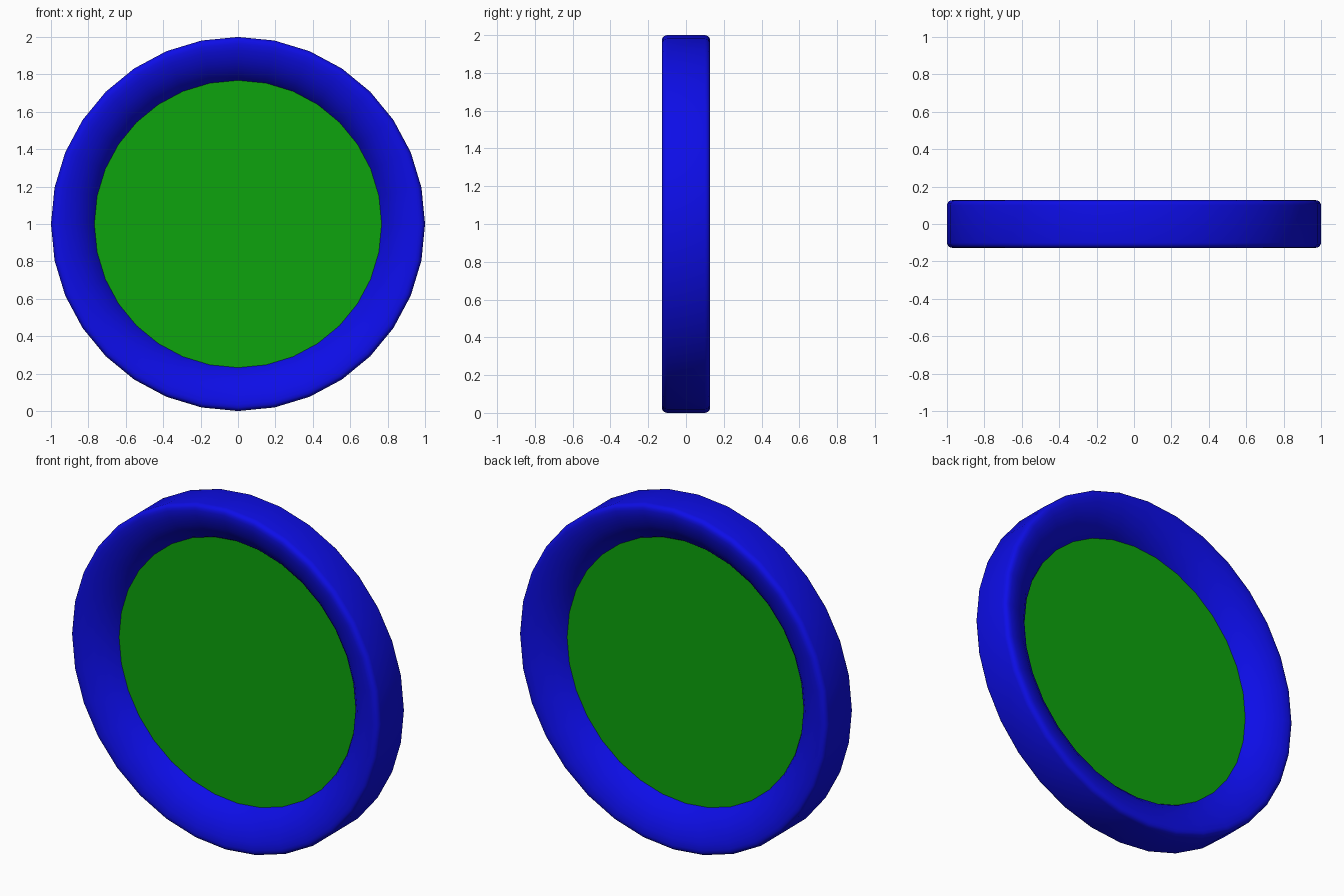
import bpy, bmesh, math

if "Cube" in bpy.data.objects:
    bpy.data.objects.remove(bpy.data.objects["Cube"])

N = 32


def material(name, color):
    m = bpy.data.materials.new(name)
    m.diffuse_color = color
    m.use_nodes = True
    m.node_tree.nodes["Principled BSDF"].inputs["Base Color"].default_value = m.diffuse_color
    return m


def lathe(name, profile, mat, closed):
    """Revolve (radius, y) points about the y axis through z = 1."""
    bm = bmesh.new()
    rings = []
    for r, y in profile:
        rings.append([bm.verts.new((r * math.cos(2 * math.pi * i / N), y,
                                    1 + r * math.sin(2 * math.pi * i / N)))
                      for i in range(N)])
    pairs = list(zip(rings, rings[1:]))
    if closed:
        pairs.append((rings[-1], rings[0]))
    else:
        bm.faces.new(rings[0])
        bm.faces.new(rings[-1])
    for a, b in pairs:
        for i in range(N):
            j = (i + 1) % N
            bm.faces.new((a[i], a[j], b[j], b[i]))
    bmesh.ops.recalc_face_normals(bm, faces=bm.faces)
    me = bpy.data.meshes.new(name)
    bm.to_mesh(me)
    bm.free()
    me.materials.append(mat)
    ob = bpy.data.objects.new(name, me)
    bpy.context.collection.objects.link(ob)
    bpy.ops.object.select_all(action='DESELECT')
    ob.select_set(True)
    bpy.context.view_layer.objects.active = ob
    bpy.ops.object.shade_smooth_by_angle(angle=math.radians(50))
    return ob


# Rounded outer ring, half profile mirrored front to back
half = [(1.0, 0.10), (0.997, 0.112), (0.990, 0.121), (0.981, 0.126),
        (0.965, 0.128), (0.93, 0.123), (0.87, 0.101), (0.82, 0.066),
        (0.78, 0.025), (0.766, 0.0)]
profile = half + [(r, -y) for r, y in reversed(half[:-1])]
lathe("outer_ring", profile, material("blue", (0.004, 0.004, 0.8, 1)), True)

# Flat centre disc, visible on both sides
lathe("centre_disc", [(0.768, -0.004), (0.768, 0.004)],
      material("green", (0.004, 0.37, 0.004, 1)), False)
